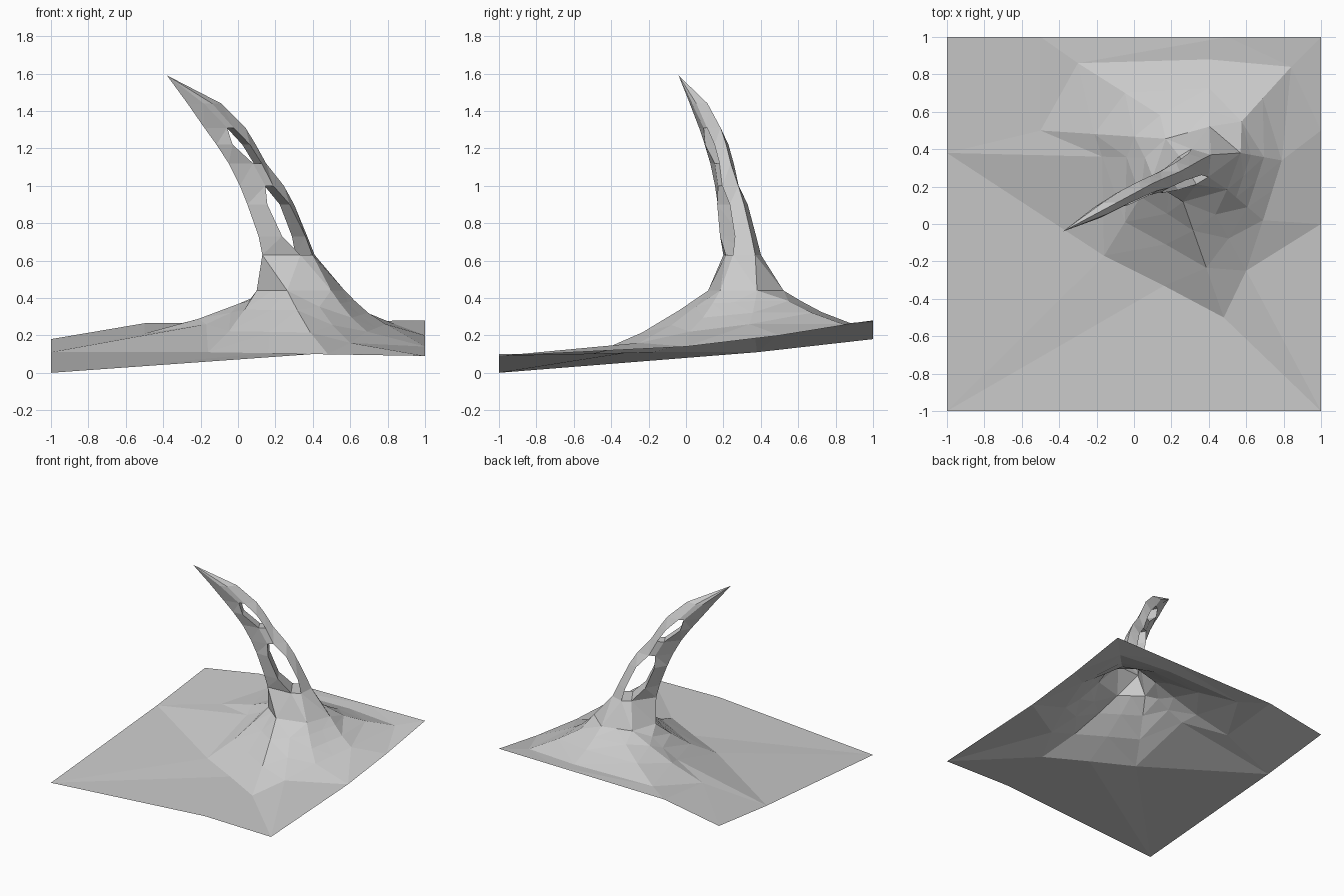
import bpy, bmesh
from mathutils import Vector as V

if "Cube" in bpy.data.objects:
    bpy.data.objects.remove(bpy.data.objects["Cube"])


def finish(name, bm):
    bmesh.ops.remove_doubles(bm, verts=bm.verts, dist=0.001)
    bmesh.ops.triangulate(bm, faces=bm.faces)
    bmesh.ops.recalc_face_normals(bm, faces=bm.faces)
    me = bpy.data.meshes.new(name)
    bm.to_mesh(me)
    bm.free()
    ob = bpy.data.objects.new(name, me)
    bpy.context.collection.objects.link(ob)
    return ob


def add_face(bm, pts):
    """Face from points, skipping repeated ones."""
    unique = []
    for p in pts:
        if all((p - q).length > 0.001 for q in unique):
            unique.append(p)
    if len(unique) > 2:
        bm.faces.new([bm.verts.new(p) for p in unique])


# Blade cross-sections: z, left xy, right xy, thickness front/back,
# the two inner columns as fractions of the width
SECTIONS = [
    (.44, (.10, .25), (.57, .38), .17, .18, .25, .75),
    (.63, (.13, .20), (.41, .37), .095, .08, .55, .78),
    (.73, (.11, .185), (.37, .35), .07, .065, .34, .82),
    (.90, (.05, .17), (.30, .31), .055, .055, .32, .80),
    (1.00, (.01, .155), (.245, .28), .05, .05, .48, .66),
    (1.12, (-.05, .13), (.15, .24), .042, .045, .55, .78),
    (1.22, (-.115, .10), (.095, .215), .04, .045, .32, .76),
    (1.31, (-.18, .07), (.04, .185), .035, .045, .48, .64),
    (1.44, (-.27, .02), (-.09, .115), .03, .035, .40, .65),
]
HOLES = [(1, 4), (5, 7)]  # first and last section of each opening
TIP = V((-.38, -.04, 1.59))


def section(z, l, r, tf, tb, f1, f2):
    left, right = V((*l, z)), V((*r, z))
    d = (right - left).normalized()
    n = V((d.y, -d.x, 0))
    a, b = left.lerp(right, f1), left.lerp(right, f2)
    # right, back 2, back 1, left, front 1, front 2
    return [right, b - n * tb, a - n * tb, left, a + n * tf, b + n * tf]


rings = [section(*s) for s in SECTIONS]

# Leaning rock blade with two openings
bm = bmesh.new()
for k, (lo, hi) in enumerate(zip(rings, rings[1:])):
    hole = any(a <= k < b for a, b in HOLES)
    for i in range(6):
        if hole and i in (1, 4):
            continue
        j = (i + 1) % 6
        add_face(bm, [lo[i], lo[j], hi[j], hi[i]])
    if hole:  # side walls of the opening
        for i, j in ((1, 5), (2, 4)):
            add_face(bm, [lo[i], lo[j], hi[j], hi[i]])
for a, b in HOLES:  # sill and lintel
    for k in (a, b):
        add_face(bm, [rings[k][i] for i in (1, 2, 4, 5)])
for i in range(6):
    add_face(bm, [rings[-1][i], rings[-1][(i + 1) % 6], TIP])
finish("rock_spire", bm)

# Ground: foot of the mound and matching points on the square border
FOOT = [(.79, .34, .26), (.84, .84, .26), (.40, .88, .265), (-.30, .86, .265),
        (-.50, .50, .21), (-.17, .36, .26), (-.16, -.17, .11), (.16, -.33, .105),
        (.48, -.50, .10), (.60, -.25, .16), (.69, .02, .22), (.74, .18, .24)]
BORDER = [(1, .5, .20), (1, 1, .28), (.5, 1, .275), (-.5, 1, .265),
          (-1, 1, .18), (-1, .38, .11), (-1, -1, 0), (-1, -1, 0),
          (.4, -1, .10), (1, -1, .09), (1, 0, .14), (1, 0, .14)]
top = []
for i in range(6):
    p, q = rings[0][i], rings[0][(i + 1) % 6]
    top += [p, (p + q) / 2]
foot = [V(p) for p in FOOT]


def mound_ring(t, h):
    return [V((*a.lerp(b, t).xy, b.z + (a.z - b.z) * h)) for a, b in zip(top, foot)]


levels = [top, mound_ring(.25, .69), mound_ring(.57, .34), foot, [V(p) for p in BORDER]]
bm = bmesh.new()
for a, b in zip(levels, levels[1:]):
    for i in range(12):
        j = (i + 1) % 12
        add_face(bm, [a[i], a[j], b[j], b[i]])
finish("ground_mound", bm)
